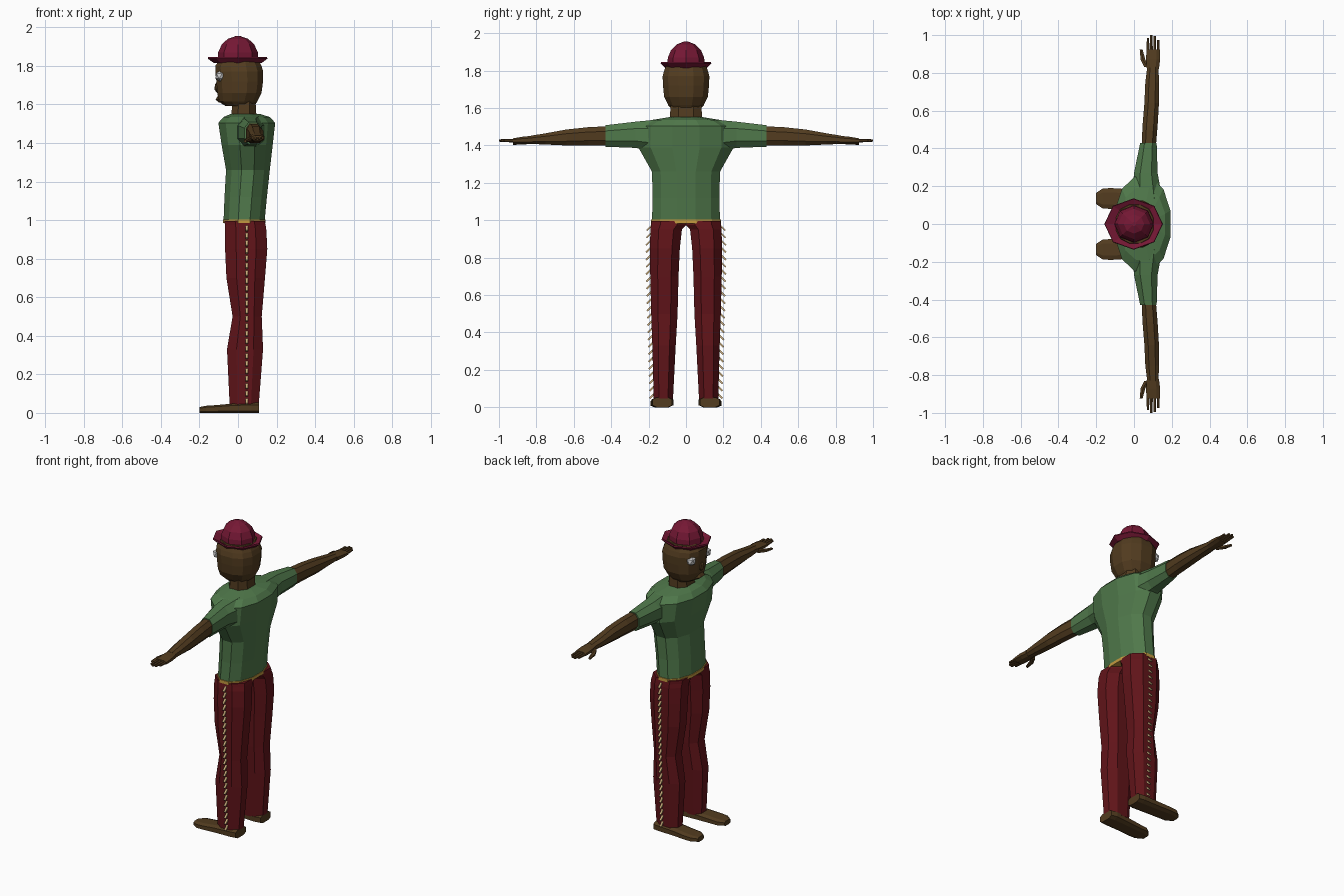
import bpy, bmesh
from math import sin, cos, tau, pi, copysign
from mathutils import Vector, Matrix


def material(name, rgb):
    m = bpy.data.materials.new(name)
    m.diffuse_color = (*rgb, 1)
    return m


SKIN = material("brown", (0.085, 0.045, 0.014))
GREEN = material("green", (0.08, 0.19, 0.07))
RED = material("dark_red", (0.12, 0.007, 0.01))
WINE = material("wine", (0.18, 0.009, 0.035))
GOLD = material("gold", (0.55, 0.32, 0.05))
TAN = material("tan", (0.6, 0.42, 0.2))


def finish(name, bm, mat=None):
    bmesh.ops.recalc_face_normals(bm, faces=bm.faces)
    me = bpy.data.meshes.new(name)
    bm.to_mesh(me)
    bm.free()
    ob = bpy.data.objects.new(name, me)
    bpy.context.collection.objects.link(ob)
    if mat:
        me.materials.append(mat)
    return ob


def loft(name, sections, mat, axis="z", n=8, power=0.85, flip=1, turn=0.5):
    """Skin rounded cross-sections (position, a0, a1, b0, b1) along an axis."""
    bm = bmesh.new()
    rings = []
    for t, a0, a1, b0, b1 in sections:
        pts = []
        for i in range(n):
            ang = tau * (i + turn) / n
            c, s = cos(ang), sin(ang)
            pts.append((copysign(abs(c) ** power, c), copysign(abs(s) ** power, s)))
        mu, mv = max(p[0] for p in pts), max(p[1] for p in pts)
        ring = []
        for u, v in pts:
            a = (a0 + a1) / 2 + (a1 - a0) / 2 * u / mu
            b = (b0 + b1) / 2 + (b1 - b0) / 2 * v / mv
            x, y, z = {"z": (a, b, t), "y": (a, t, b), "x": (t, a, b)}[axis]
            ring.append(bm.verts.new((x, y * flip, z)))
        rings.append(ring)
    for lo, hi in zip(rings, rings[1:]):
        for i in range(n):
            j = (i + 1) % n
            bm.faces.new((lo[i], lo[j], hi[j], hi[i]))
    bm.faces.new(rings[0])
    bm.faces.new(rings[-1])
    return finish(name, bm, mat)


def ball(name, centre, size, mat=None):
    bm = bmesh.new()
    bmesh.ops.create_icosphere(bm, subdivisions=1, radius=1,
                               matrix=Matrix.LocRotScale(Vector(centre), None, Vector(size)))
    return finish(name, bm, mat)


# Head and neck
loft("neck", [(1.50, -0.04, 0.11, -0.09, 0.09), (1.55, -0.035, 0.095, -0.085, 0.085),
              (1.63, -0.025, 0.09, -0.083, 0.083)], SKIN)
loft("head", [(1.592, -0.065, 0.085, -0.075, 0.075), (1.615, -0.10, 0.10, -0.095, 0.095),
              (1.66, -0.107, 0.122, -0.117, 0.117), (1.72, -0.112, 0.13, -0.123, 0.123),
              (1.77, -0.118, 0.131, -0.125, 0.125), (1.80, -0.118, 0.122, -0.117, 0.117),
              (1.84, -0.09, 0.10, -0.10, 0.10)], SKIN, n=12)
loft("lips", [(1.61, -0.10, -0.05, -0.035, 0.035), (1.625, -0.116, -0.05, -0.045, 0.045),
              (1.645, -0.105, -0.05, -0.035, 0.035)], SKIN)
ball("nose", (-0.108, 0, 1.69), (0.016, 0.022, 0.03), SKIN)

# Hat: eight-sided dome with turned-up brim
loft("hat_dome", [(1.825, -0.105, 0.105, -0.1, 0.1), (1.87, -0.103, 0.103, -0.097, 0.097),
                  (1.91, -0.085, 0.085, -0.08, 0.08), (1.94, -0.054, 0.054, -0.05, 0.05),
                  (1.955, -0.012, 0.012, -0.012, 0.012)], WINE, power=1, turn=0)
loft("hat_brim", [(1.815, -0.125, 0.122, -0.112, 0.112), (1.838, -0.157, 0.153, -0.136, 0.136),
                  (1.846, -0.155, 0.15, -0.133, 0.133), (1.832, -0.11, 0.11, -0.105, 0.105)],
     WINE, power=1, turn=0)

# Shirt body and belt
loft("shirt", [(0.995, -0.075, 0.138, -0.182, 0.182), (1.12, -0.07, 0.15, -0.178, 0.178),
               (1.26, -0.062, 0.165, -0.182, 0.182), (1.39, -0.085, 0.18, -0.255, 0.255),
               (1.505, -0.102, 0.193, -0.25, 0.25), (1.535, -0.075, 0.165, -0.19, 0.19),
               (1.552, -0.035, 0.11, -0.085, 0.085)], GREEN, n=12, power=0.95)
loft("belt", [(0.984, -0.079, 0.142, -0.187, 0.187), (1.004, -0.079, 0.142, -0.187, 0.187)],
     GOLD, n=12, power=0.95)

leg = [(0.035, -0.043, 0.107, 0.07, 0.172), (0.33, -0.057, 0.13, 0.055, 0.18),
       (0.5, -0.028, 0.123, 0.045, 0.186), (0.7, -0.06, 0.14, 0.04, 0.191),
       (0.85, -0.067, 0.152, 0.033, 0.193), (0.95, -0.067, 0.147, 0.022, 0.19),
       (0.975, -0.068, 0.143, -0.002, 0.187), (0.995, -0.07, 0.139, -0.005, 0.184)]


def leg_edge(z):
    for p, q in zip(leg, leg[1:]):
        if z <= q[0]:
            return p[4] + (q[4] - p[4]) * (z - p[0]) / (q[0] - p[0])
    return leg[-1][4]


for side, s in (("left", 1), ("right", -1)):
    ball(side + "_eye", (-0.09, s * 0.077, 1.748), (0.031, 0.031, 0.031))

    # Sleeve and arm
    loft(side + "_sleeve", [(0.13, -0.01, 0.15, 1.36, 1.54), (0.27, 0.0, 0.125, 1.387, 1.527),
                            (0.43, 0.033, 0.12, 1.393, 1.508)], GREEN, "y", flip=s)
    loft(side + "_arm", [(0.40, 0.04, 0.115, 1.398, 1.503), (0.52, 0.045, 0.125, 1.40, 1.498),
                         (0.64, 0.055, 0.132, 1.40, 1.485), (0.75, 0.06, 0.132, 1.405, 1.465),
                         (0.83, 0.07, 0.13, 1.408, 1.452)], SKIN, "y", flip=s)

    # Hand: palm, four fingers, thumb
    loft(side + "_palm", [(0.82, 0.068, 0.132, 1.407, 1.452), (0.87, 0.064, 0.138, 1.408, 1.447),
                          (0.925, 0.066, 0.138, 1.412, 1.438)], SKIN, "y", flip=s)
    for i, tip in enumerate((0.985, 1.0, 0.995, 0.975)):
        x = 0.074 + i * 0.018
        loft(f"{side}_finger_{i + 1}", [(0.91, x - 0.008, x + 0.008, 1.415, 1.434),
                                        (tip, x - 0.006, x + 0.006, 1.42, 1.433)],
             SKIN, "y", n=6, flip=s)
    loft(side + "_thumb", [(0.83, 0.055, 0.085, 1.408, 1.435), (0.87, 0.035, 0.06, 1.405, 1.427),
                           (0.925, 0.03, 0.045, 1.403, 1.417)], SKIN, "y", n=6, flip=s)

    # Trouser leg and foot
    loft(side + "_trouser_leg", leg, RED, flip=s)
    loft(side + "_foot", [(-0.2, 0.105, 0.165, 0.0, 0.03), (-0.165, 0.082, 0.188, 0.0, 0.037),
                          (-0.12, 0.08, 0.19, 0.0, 0.04), (-0.04, 0.075, 0.185, 0.0, 0.047),
                          (0.07, 0.068, 0.184, 0.0, 0.053), (0.108, 0.075, 0.178, 0.0, 0.053)],
         SKIN, "x", power=0.6, flip=s)

    # Fringe of short slanted tabs down the outer seam
    bm = bmesh.new()
    for i in range(24):
        z = 0.06 + i * 0.039
        rot = Matrix.Rotation(-s * pi / 4, 4, "X")
        place = Matrix.Translation((0.045, s * (leg_edge(z) + 0.009), z))
        bmesh.ops.create_cube(bm, size=1, matrix=place @ rot @ Matrix.Diagonal((0.012, 0.034, 0.009, 1)))
    finish(side + "_seam_fringe", bm, TAN)
